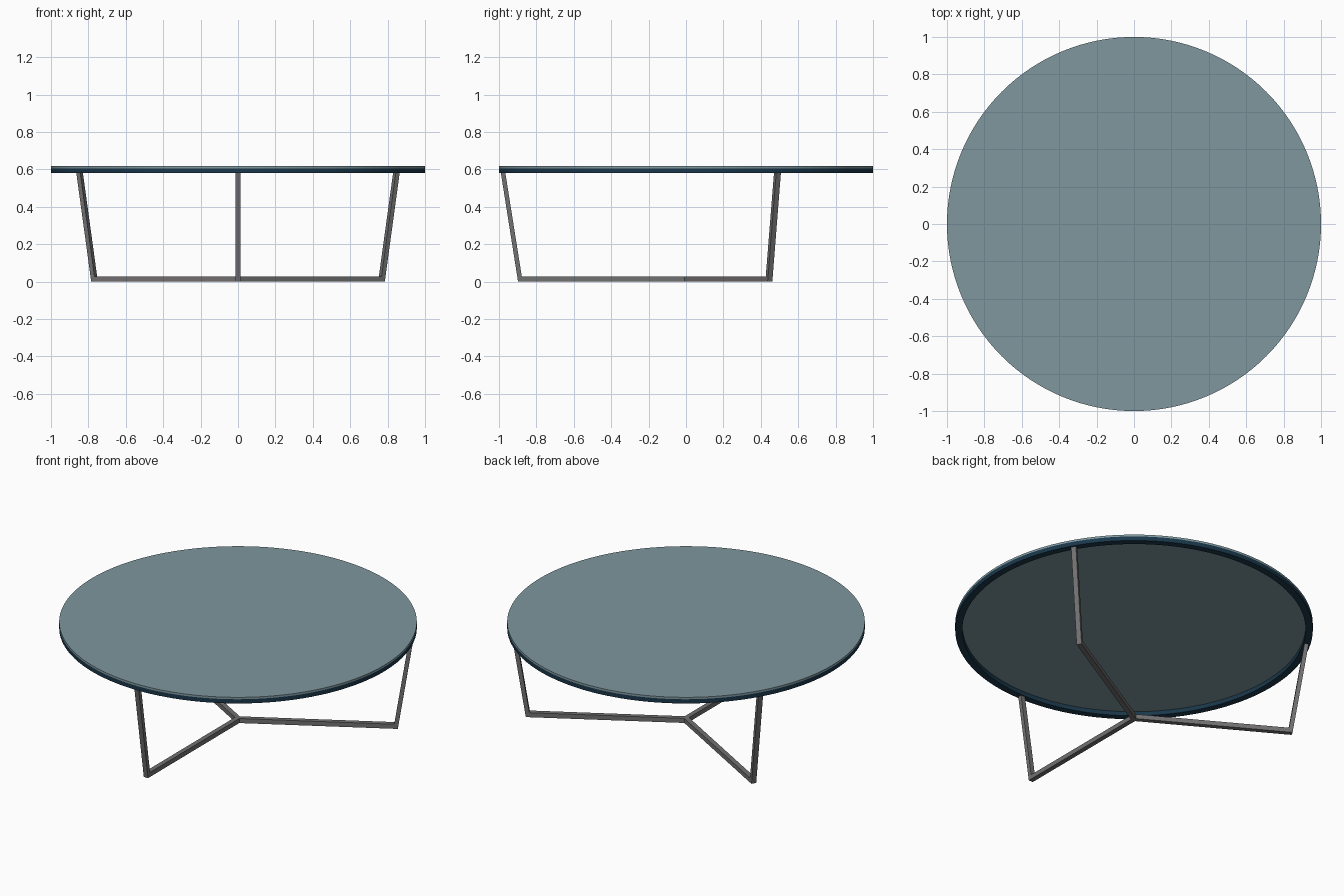
import bpy, bmesh, math

if "Cube" in bpy.data.objects:
    bpy.data.objects.remove(bpy.data.objects["Cube"])


def material(name, rgb):
    m = bpy.data.materials.new(name)
    m.diffuse_color = (*rgb, 1.0)
    m.use_nodes = True
    m.node_tree.nodes["Principled BSDF"].inputs["Base Color"].default_value = m.diffuse_color
    return m


glass = material("blue grey top", (0.21, 0.31, 0.345))
navy = material("dark navy rim", (0.010, 0.038, 0.068))
metal = material("grey metal", (0.17, 0.165, 0.165))


def make(name, bm, mat):
    bmesh.ops.recalc_face_normals(bm, faces=bm.faces[:])
    me = bpy.data.meshes.new(name)
    bm.to_mesh(me)
    bm.free()
    me.materials.append(mat)
    ob = bpy.data.objects.new(name, me)
    bpy.context.collection.objects.link(ob)
    return ob


def smooth(ob):
    bpy.ops.object.select_all(action='DESELECT')
    ob.select_set(True)
    bpy.context.view_layer.objects.active = ob
    bpy.ops.object.shade_smooth_by_angle(angle=math.radians(30))


SEG = 128

# Round top panel
bm = bmesh.new()
bmesh.ops.create_cone(bm, cap_ends=True, segments=SEG, radius1=1.0, radius2=1.0, depth=0.012)
bmesh.ops.translate(bm, verts=bm.verts[:], vec=(0, 0, 0.612))
smooth(make("table_top", bm, glass))

# Rim ring below the panel, leaving the underside recessed
bm = bmesh.new()
section = [(1.0, 0.58), (1.0, 0.606), (0.96, 0.606), (0.96, 0.58)]
rings = []
for i in range(SEG):
    a = 2 * math.pi * i / SEG
    rings.append([bm.verts.new((-r * math.sin(a), r * math.cos(a), z)) for r, z in section])
for i in range(SEG):
    p, q = rings[i], rings[(i + 1) % SEG]
    for j in range(4):
        k = (j + 1) % 4
        bm.faces.new((p[j], q[j], q[k], p[k]))
smooth(make("top_rim", bm, navy))

# Three L-shaped legs: floor bar and outward-leaning upright, mitred
W, T = 0.029, 0.028
start = W / 2 / math.tan(math.radians(60))
profile = [(start, 0), (0.898, 0), (0.99, 0.582), (0.966, 0.582), (0.878, T), (start, T)]


def leg(name, degrees):
    a = math.radians(degrees)
    c, s = math.cos(a), math.sin(a)
    bm = bmesh.new()
    sides = [[bm.verts.new((r * c - w * s, r * s + w * c, z)) for r, z in profile]
             for w in (-W / 2, W / 2)]
    n = len(profile)
    for v in sides:
        bm.faces.new((v[0], v[1], v[4], v[5]))
        bm.faces.new((v[1], v[2], v[3], v[4]))
    for j in range(n):
        k = (j + 1) % n
        bm.faces.new((sides[0][j], sides[0][k], sides[1][k], sides[1][j]))
    make(name, bm, metal)


for name, deg in (("front_leg", -90), ("back_right_leg", 30), ("back_left_leg", 150)):
    leg(name, deg)

# Triangular joint where the floor bars meet
bm = bmesh.new()
bmesh.ops.create_cone(bm, cap_ends=True, segments=3, radius1=W / math.sqrt(3),
                      radius2=W / math.sqrt(3), depth=T)
bmesh.ops.translate(bm, verts=bm.verts[:], vec=(0, 0, T / 2))
make("leg_joint", bm, metal)
